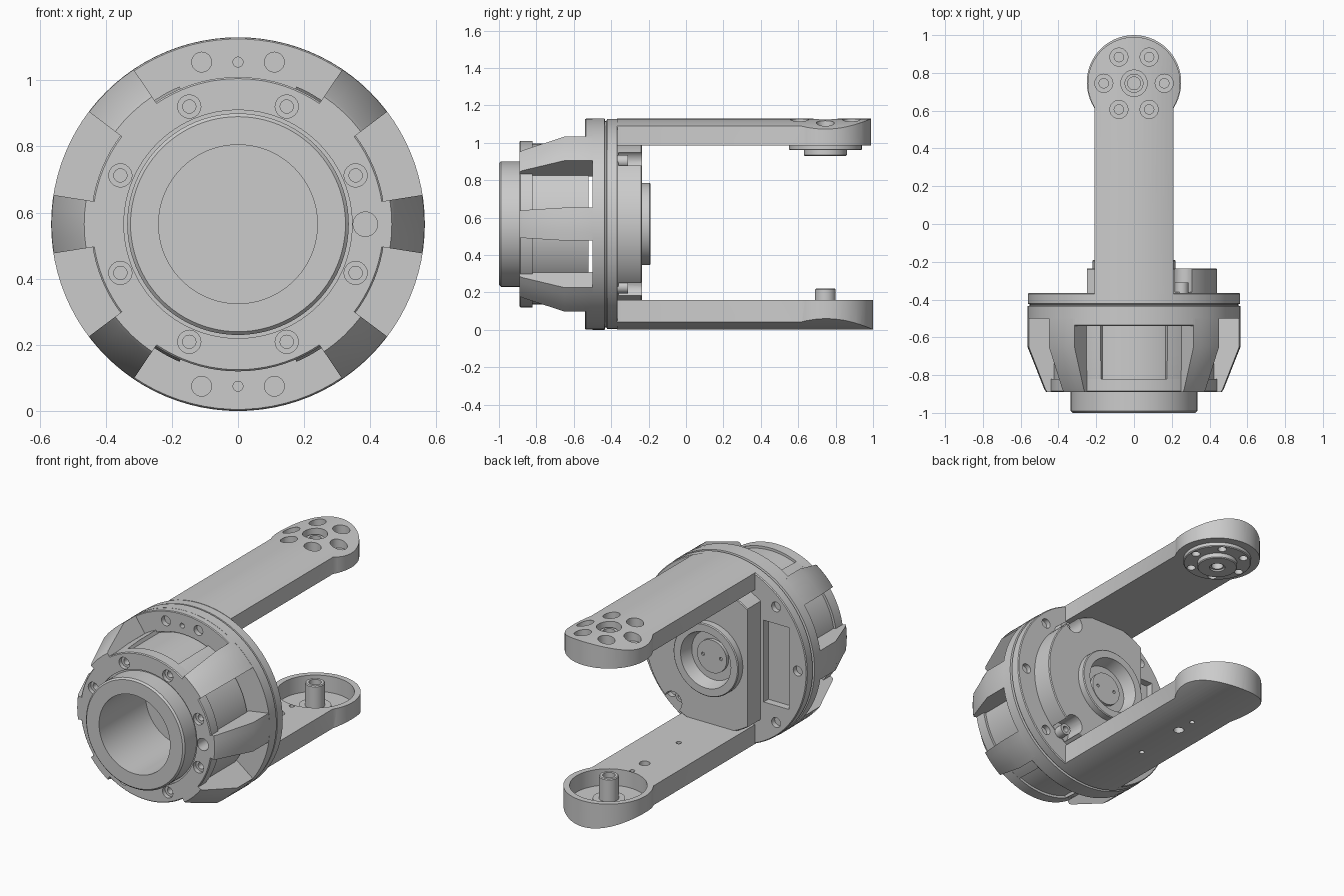
import bpy, bmesh
from math import radians, cos, sin, acos, pi
from mathutils import Matrix

if "Cube" in bpy.data.objects:
    bpy.data.objects.remove(bpy.data.objects["Cube"], do_unlink=True)

C = 0.565          # height of the main axis, also the flange radius
parts, cutters = [], []

grey = bpy.data.materials.new("plain_grey")
grey.use_nodes = True
grey.diffuse_color = (0.6, 0.6, 0.6, 1)
grey.node_tree.nodes["Principled BSDF"].inputs["Base Color"].default_value = (0.6, 0.6, 0.6, 1)


def finish(bm, name, group):
    bmesh.ops.remove_doubles(bm, verts=bm.verts, dist=1e-5)
    bmesh.ops.recalc_face_normals(bm, faces=bm.faces)
    mesh = bpy.data.meshes.new(name)
    bm.to_mesh(mesh)
    bm.free()
    obj = bpy.data.objects.new(name, mesh)
    bpy.context.scene.collection.objects.link(obj)
    group.append(obj)
    return obj


def lathe(name, profile, at=(0, 0, C), axis="Y", a0=0, a1=360, n=72, group=parts):
    """Revolve (radius, position along axis) points, fully or as a sector."""
    full = a1 - a0 == 360
    steps = n if full else max(4, int((a1 - a0) / 4))
    bm = bmesh.new()
    rings = []
    for i in range(steps if full else steps + 1):
        a = radians(a0 + (a1 - a0) * i / steps)
        rings.append([bm.verts.new((r * cos(a), r * sin(a), h)) for r, h in profile])
    k = len(profile)
    pairs = [(j, (j + 1) % k) for j in range(k)]
    if profile[0][0] == 0:
        pairs.pop()
    for i in range(steps):
        p, q = rings[i], rings[(i + 1) % len(rings)]
        for j, m in pairs:
            bm.faces.new((p[j], p[m], q[m], q[j]))
    if not full:
        bm.faces.new(rings[0])
        bm.faces.new(rings[-1])
    turn = Matrix.Rotation(-pi / 2, 4, "X") if axis == "Y" else Matrix()
    bm.transform(Matrix.Translation(at) @ turn)
    return finish(bm, name, group)


def drill(at, *steps, axis="Y", n=24):
    """Stepped drill from (radius, start, end) steps."""
    pts = [(0, steps[0][1])]
    for r, s, e in steps:
        pts += [(r, s), (r, e)]
    pts.append((0, steps[-1][2]))
    return lathe("cutter", pts, at, axis, n=n, group=cutters)


def box_cutter(lo, hi):
    bm = bmesh.new()
    bmesh.ops.create_cube(bm, size=1)
    for v in bm.verts:
        v.co = [lo[i] if v.co[i] < 0 else hi[i] for i in range(3)]
    return finish(bm, "cutter", cutters)


def boolean(obj, tools, op="DIFFERENCE"):
    for t in tools:
        m = obj.modifiers.new("cut", "BOOLEAN")
        m.operation, m.solver, m.object = op, "EXACT", t
    bpy.context.view_layer.update()
    deps = bpy.context.evaluated_depsgraph_get()
    mesh = bpy.data.meshes.new_from_object(obj.evaluated_get(deps))
    obj.modifiers.clear()
    obj.data = mesh


def polar(r, deg):
    return (r * cos(radians(deg)), 0, C + r * sin(radians(deg)))


# Front drum with its collar and bore
drum = lathe("front_drum", [
    (0, -.52), (.43, -.52), (.43, -.82), (.445, -.82), (.445, -.885), (.44, -.89),
    (.345, -.89), (.345, -.88), (.335, -.88), (.335, -.99), (.325, -1), (.24, -1),
    (.24, -.55), (0, -.55)], n=96)
tools = [drill(polar(.385, 22.5 + 45 * i), (.035, -.95, -.865), (.02, -.865, -.83)) for i in range(8)]
tools.append(drill((.385, 0, C), (.037, -.95, -.8)))
boolean(drum, tools)

# Six tapered ribs around the drum
rib = [(.425, -.495), (.564, -.495), (.564, -.65), (.475, -.875), (.465, -.89), (.425, -.89)]
for a, b in ((-9, 9), (171, 189), (37, 56), (124, 143), (217, 236), (304, 323)):
    lathe("rib", rib, a0=a, a1=b)

# Raised strips beside the top and bottom windows, and their screw pads
strip = [(.425, -.495), (.452, -.495), (.452, -.7), (.444, -.83), (.425, -.83)]
for mid in (90, 270):
    for a in (mid - 34, mid + 23):
        lathe("window_strip", strip, a0=a, a1=a + 11)
    pad = lathe("screw_pad", [(.44, -.54), (.56, -.54), (.564, -.535), (.564, -.495), (.44, -.495)],
                a0=mid - 35, a1=mid + 35)
    up = -1 if mid == 90 else 1
    boolean(pad, [drill((x, 0, C + up * .49), (r, -.6, -.51))
                  for x, r in ((-.11, .03), (0, .015), (.11, .03))])

# Flange with a seam groove, rear pocket and rear screw holes
flange = lathe("flange", [
    (0, -.5), (C, -.5), (C, -.435), (.552, -.432), (.552, -.425), (.562, -.422),
    (.562, -.37), (.557, -.365), (0, -.365)], n=96)
tools = [drill(polar(.5, a), (.03, -.395, -.3)) for a in (0, 45, -45, 180, 135, 225)]
tools.append(box_cutter((-.44, -.41, C - .25), (-.27, -.3, C + .25)))
boolean(flange, tools)

# Rear plate with hub, cut flat on one side and notched on the other
plate = lathe("rear_plate", [
    (0, -.4), (.44, -.4), (.44, -.24), (.435, -.235), (.22, -.235), (.22, -.195),
    (.215, -.19), (.17, -.19), (.15, -.27), (.1, -.27), (.1, -.25), (0, -.25)])
tools = [box_cutter((-.6, -.5, 0), (-.25, -.1, 1.2))]
tools += [drill(polar(.42, a), (.06, -.36, -.1)) for a in (53, -53)]
tools += [drill((x, 0, C), (.01, -.26, -.2)) for x in (-.06, .06)]
boolean(plate, tools)
for a in (53, -53):
    lathe("notch_screw", [(.018, -.37), (.035, -.37), (.035, -.31), (.018, -.31)], polar(.42, a), n=24)


def arm(name, radius, centre, z0, z1):
    """Straight bar with a round end, its outside following the flange curve."""
    a0 = -acos(.21 / radius)
    n = 40
    outline = [(-.21, -.37), (.21, -.37)]
    for i in range(n + 1):
        a = a0 + (pi - 2 * a0) * i / n
        outline.append((radius * cos(a), centre + radius * sin(a)))
    bm = bmesh.new()
    face = bm.faces.new([bm.verts.new((x, y, z0)) for x, y in outline])
    new = bmesh.ops.extrude_face_region(bm, geom=[face])["geom"]
    bmesh.ops.translate(bm, vec=(0, 0, z1 - z0),
                        verts=[v for v in new if isinstance(v, bmesh.types.BMVert)])
    obj = finish(bm, name, parts)
    boolean(obj, [drill((0, 0, C), (.564, -.6, 1.2), n=144)], "INTERSECT")
    return obj


# Upper arm with a bolted bearing flange beneath its end
upper = arm("upper_arm", .245, .745, .985, 1.2)
bearing = lathe("bearing_flange", [
    (.045, .93), (.11, .93), (.115, .935), (.115, .96), (.19, .96), (.195, .965),
    (.195, .99), (.045, .99)], (0, .745, 0), "Z")
holes = [drill((.16 * cos(i * pi / 3), .745 + .16 * sin(i * pi / 3), 0),
               (.025, .9, 1.06), (.048, 1.06, 1.3), axis="Z") for i in range(6)]
boolean(bearing, holes)
boolean(upper, holes + [drill((0, .745, 0), (.045, .9, 1.07), (.07, 1.07, 1.3), axis="Z", n=32)])
lathe("bearing_bush", [(.034, .94), (.05, .94), (.05, 1.1), (.034, 1.1)], (0, .745, 0), "Z", n=32)

# Lower arm with a cup, pivot pin and small through holes
lower = arm("lower_arm", .25, .75, -.1, .16)
tools = [drill((0, .75, 0), (.215, .06, .3), axis="Z", n=64)]
tools += [drill((0, y, 0), (r, -.2, .3), axis="Z") for y, r in ((.07, .015), (.4, .03), (.52, .015))]
boolean(lower, tools)
lathe("pivot_pin", [(0, .04), (.09, .04), (.09, .08), (.055, .08), (.055, .215), (.05, .22),
                    (.035, .22), (.035, .1), (0, .1)], (0, .745, 0), "Z", n=40)

# Remove the cutters, colour and shade the parts
for c in cutters:
    bpy.data.objects.remove(c, do_unlink=True)
bpy.ops.object.select_all(action="DESELECT")
for p in parts:
    p.data.materials.clear()
    p.data.materials.append(grey)
    for f in p.data.polygons:
        f.material_index = 0
    p.select_set(True)
bpy.context.view_layer.objects.active = parts[0]
bpy.ops.object.shade_smooth_by_angle(angle=radians(30))
